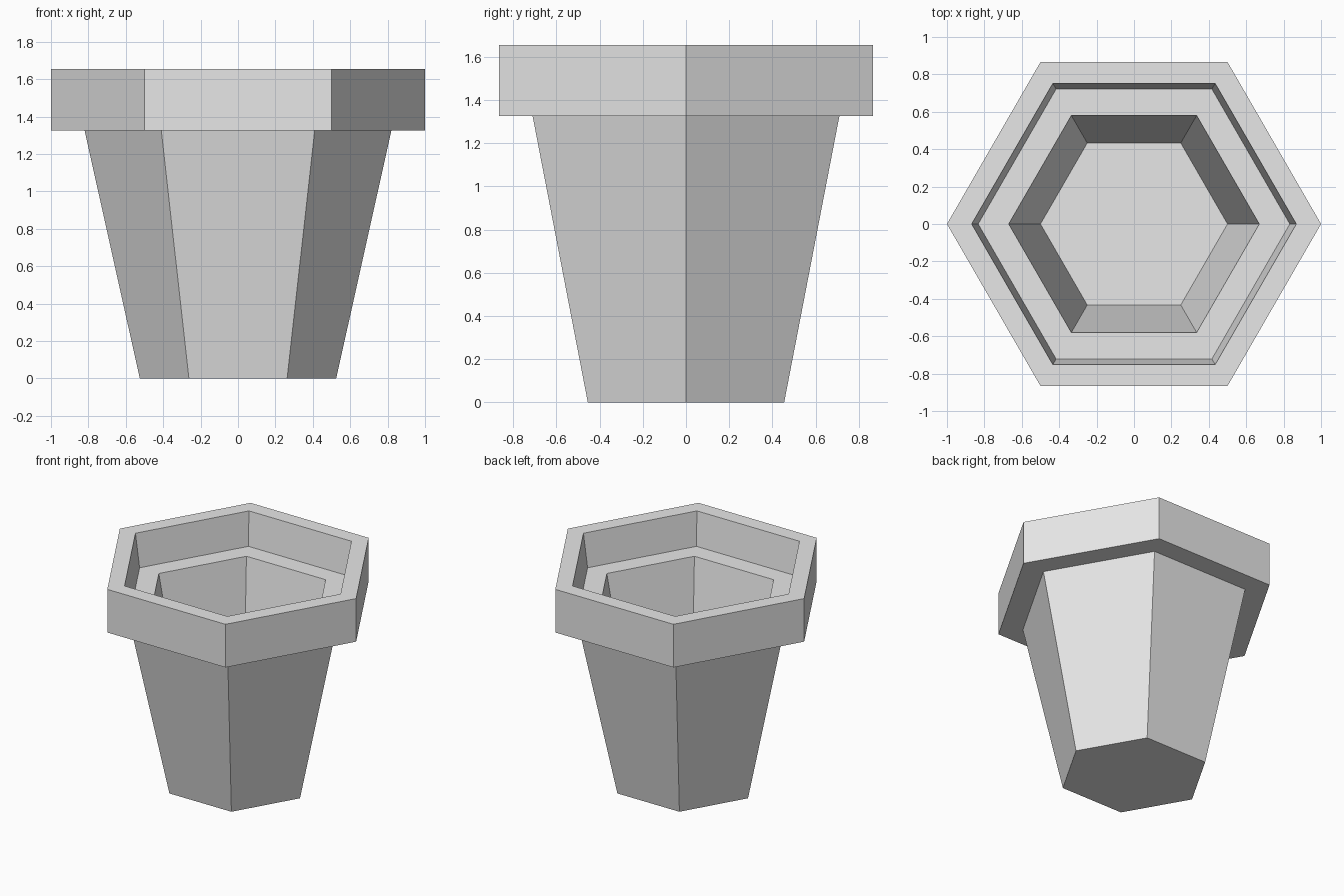
import bpy
import bmesh
from math import cos, sin, tau

SIDES = 6

cube = bpy.data.objects.get("Cube")
if cube:
    bpy.data.objects.remove(cube, do_unlink=True)

# Plain grey clay
clay = bpy.data.materials.new("light_grey")
clay.use_nodes = True
grey = (0.8, 0.8, 0.8, 1.0)
clay.diffuse_color = grey
clay.node_tree.nodes["Principled BSDF"].inputs["Base Color"].default_value = grey


def lathe(name, profile):
    """Sweep a (radius, height) profile round a hexagon and cap both ends."""
    bm = bmesh.new()
    rings = []
    for radius, height in profile:
        rings.append([bm.verts.new((radius * cos(tau * i / SIDES),
                                    radius * sin(tau * i / SIDES), height))
                      for i in range(SIDES)])
    for low, high in zip(rings, rings[1:]):
        for i in range(SIDES):
            j = (i + 1) % SIDES
            bm.faces.new((low[i], low[j], high[j], high[i]))
    bm.faces.new(rings[0][::-1])
    bm.faces.new(rings[-1])
    bmesh.ops.recalc_face_normals(bm, faces=bm.faces)
    mesh = bpy.data.meshes.new(name)
    bm.to_mesh(mesh)
    bm.free()
    mesh.materials.append(clay)
    obj = bpy.data.objects.new(name, mesh)
    bpy.context.collection.objects.link(obj)
    return obj


# Tapered outside, overhanging rim, inner ledge and sunken floor
lathe("plant_pot", [
    (0.525, 0.0),
    (0.82, 1.325),
    (1.0, 1.325),
    (1.0, 1.655),
    (0.868, 1.655),
    (0.833, 1.40),
    (0.67, 1.40),
    (0.50, 0.52),
])
